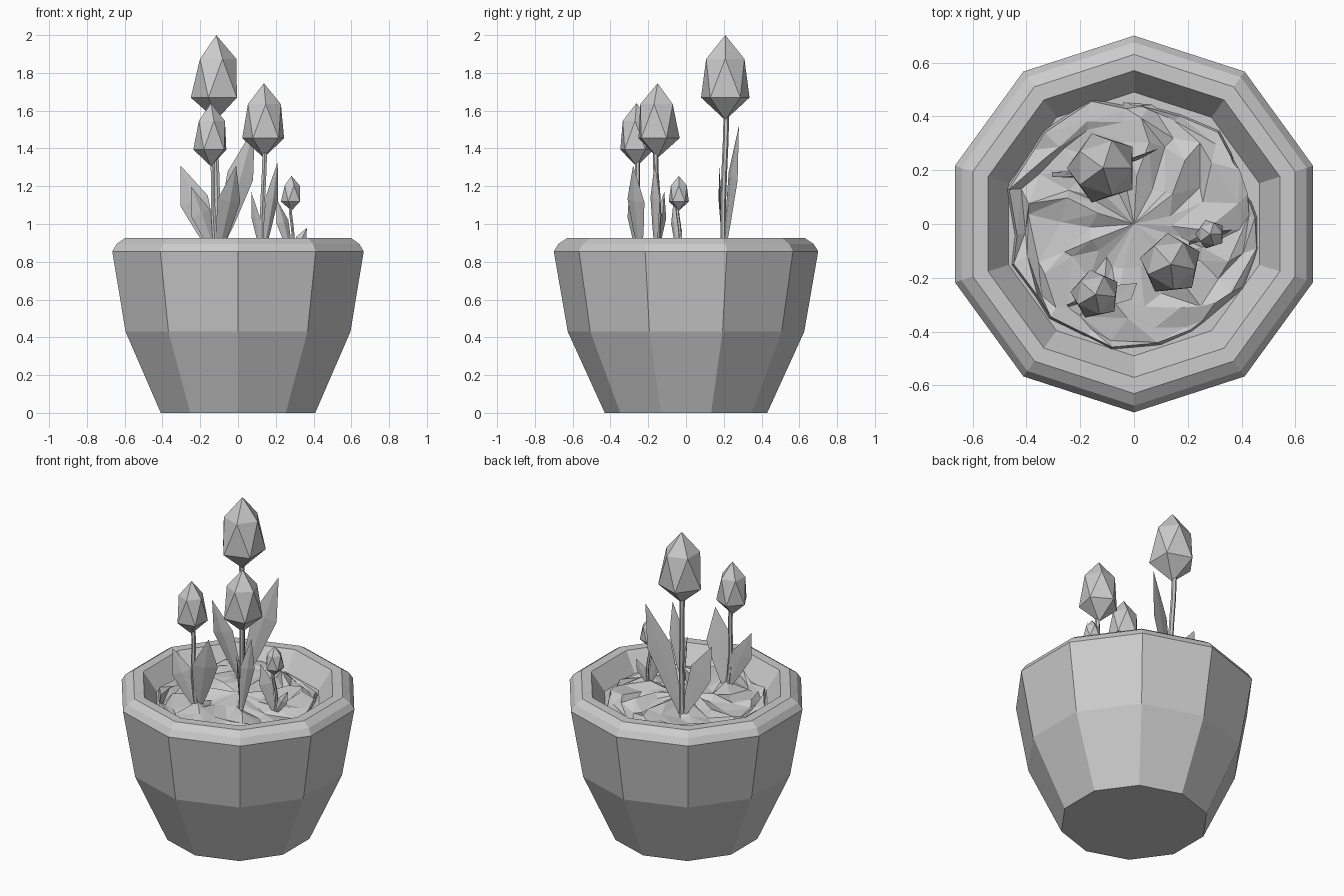
import bpy, bmesh, math, random
from mathutils import Vector, Matrix

if "Cube" in bpy.data.objects:
    bpy.data.objects.remove(bpy.data.objects["Cube"])

random.seed(4)


def finish(name, bm):
    bmesh.ops.remove_doubles(bm, verts=bm.verts, dist=1e-5)
    bmesh.ops.recalc_face_normals(bm, faces=bm.faces)
    mesh = bpy.data.meshes.new(name)
    bm.to_mesh(mesh)
    bm.free()
    obj = bpy.data.objects.new(name, mesh)
    bpy.context.collection.objects.link(obj)
    return obj


def loft(name, rings):
    """Skin a list of equally long point rings and cap both ends."""
    bm = bmesh.new()
    vs = [[bm.verts.new(p) for p in r] for r in rings]
    n = len(vs[0])
    for a, b in zip(vs, vs[1:]):
        for i in range(n):
            j = (i + 1) % n
            bm.faces.new((a[i], a[j], b[j], b[i]))
    bm.faces.new(vs[0][::-1])
    bm.faces.new(vs[-1])
    return finish(name, bm)


def ring(r, z, n, x=0, y=0, start=math.pi / 2):
    return [(x + r * math.cos(start + math.tau * i / n),
             y + r * math.sin(start + math.tau * i / n), z) for i in range(n)]


# Ten-sided pot with bevelled rim and inner floor
profile = [(.43, 0), (.626, .43), (.70, .855), (.675, .895), (.63, .925),
           (.57, .925), (.49, .81)]
loft("pot", [ring(r, z, 10) for r, z in profile])

# Crumpled soil
bm = bmesh.new()
N = 22
prev = None
centre = bm.verts.new((0, 0, .87))
for r in (.17, .29, .38, .43, .465):
    cur = []
    for i in range(N):
        a = math.tau * (i + random.uniform(-.35, .35)) / N
        rr = r + random.uniform(-.035, .02)
        z = .875 - .09 * r + random.uniform(-.03, .03)
        cur.append(bm.verts.new((rr * math.cos(a), rr * math.sin(a), z)))
    for i in range(N):
        j = (i + 1) % N
        if prev is None:
            bm.faces.new((centre, cur[i], cur[j]))
        else:
            bm.faces.new((prev[i], cur[i], cur[j]))
            bm.faces.new((prev[i], cur[j], prev[j]))
    prev = cur
skirt = [bm.verts.new((v.co.x * 1.02, v.co.y * 1.02, .805)) for v in prev]
for i in range(N):
    j = (i + 1) % N
    bm.faces.new((prev[i], skirt[i], skirt[j], prev[j]))
finish("soil", bm)


def bud(name, x, y, z0, z1, r, turn):
    # Reshaped icosahedron: wide low ring, narrower high ring
    bm = bmesh.new()
    bmesh.ops.create_icosphere(bm, subdivisions=1, radius=1)
    h = z1 - z0
    for v in bm.verts:
        flat = Vector((v.co.x, v.co.y))
        if flat.length < .1:
            v.co = (0, 0, z1 if v.co.z > 0 else z0)
        else:
            up = v.co.z > 0
            flat = flat.normalized() * r * (.79 if up else 1)
            v.co = (flat.x, flat.y, z0 + h * (.72 if up else .265))
    bmesh.ops.transform(bm, verts=bm.verts,
                        matrix=Matrix.Translation((x, y, 0)) @ Matrix.Rotation(math.radians(turn), 4, 'Z'))
    finish(name, bm)


def stem(name, base, top, bend, r):
    a, b, k = Vector(base), Vector(top), Vector((*bend, 0))
    pts = [a.lerp(b, t) + k * math.sin(math.tau * t * .75) for t in (0, .2, .4, .6, .8, 1)]
    loft(name, [ring(r, p.z, 6, p.x, p.y) for p in pts])


def leaf(name, base, tip, normal, w):
    # Pointed blade with a shallow diamond section
    a, b = Vector(base), Vector(tip)
    spine = (b - a).normalized()
    side = spine.cross(Vector(normal)).normalized()
    nrm = side.cross(spine).normalized()
    rings = []
    for t, k in ((0, .12), (.3, .62), (.62, 1), (1, 0)):
        p = a.lerp(b, t)
        s, d = side * w * k, nrm * .012 * k
        rings.append([p + s, p + d, p - s, p - d * .3])
    loft(name, rings)


# Flowers: bud x, y, bottom, top, radius, turn; stem base; bend
flowers = {
    "tall": ((-.115, .208, 1.55, 2.0, .135, 0), (-.115, .2, .82), (.008, -.006), .015),
    "middle": ((.137, -.15, 1.35, 1.745, .117, -12), (.13, -.16, .82), (-.005, .012), .014),
    "short": ((-.143, -.262, 1.305, 1.64, .094, -6), (-.11, -.25, .82), (-.008, -.006), .013),
    "small": ((.283, -.038, 1.07, 1.255, .056, 0), (.285, -.04, .82), (.008, .01), .009),
}
for key, (b, base, bend, r) in flowers.items():
    bud(key + "_bud", *b)
    stem(key + "_stem", base, (b[0], b[1], b[2] + .04), bend, r)

# Leaves: base, tip, facing, half width
leaves = [
    ((-.115, .2, .82), (.09, .28, 1.52), (.35, -1, 0), .075),
    ((-.115, .2, .82), (-.305, .175, 1.31), (-.15, -1, .1), .078),
    ((-.11, -.24, .82), (-.01, -.28, 1.31), (.6, -.8, 0), .075),
    ((-.11, -.25, .82), (-.25, -.3, 1.2), (.5, -.85, 0), .06),
    ((.13, -.16, .82), (.21, -.165, 1.33), (.6, -.8, 0), .042),
    ((.13, -.16, .82), (.07, -.115, 1.17), (.8, .6, 0), .035),
    ((.285, -.04, .82), (.205, -.065, 1.13), (.6, -.8, 0), .04),
    ((.285, -.04, .82), (.365, -.02, .98), (.2, -1, 0), .03),
]
for i, args in enumerate(leaves):
    leaf(f"leaf_{i + 1}", *args)
